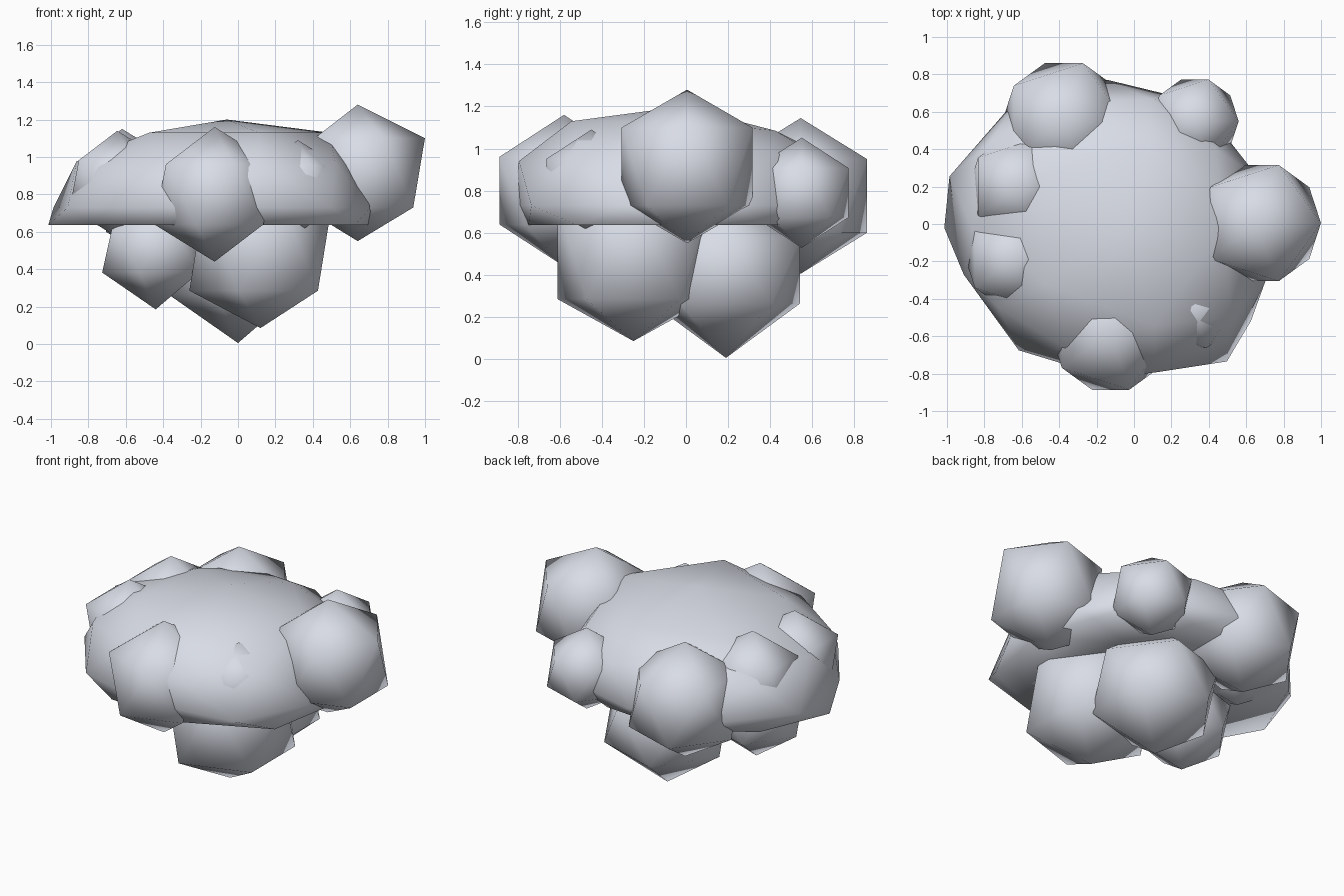
import bpy
import bmesh
import math

cube = bpy.data.objects.get("Cube")
if cube:
    bpy.data.objects.remove(cube, do_unlink=True)

# One soft blue-grey for the whole cloud
COLOUR = (0.69, 0.72, 0.79, 1.0)
mat = bpy.data.materials.new("cloud_grey")
mat.use_nodes = True
mat.diffuse_color = COLOUR
mat.node_tree.nodes["Principled BSDF"].inputs["Base Color"].default_value = COLOUR


def icosphere(name, subdivisions, shape):
    """Smooth icosphere whose unit vertices are moved by the shape function."""
    bm = bmesh.new()
    bmesh.ops.create_icosphere(bm, subdivisions=subdivisions, radius=1)
    for v in bm.verts:
        v.co = shape(*v.co)
    for f in bm.faces:
        f.smooth = True
    mesh = bpy.data.meshes.new(name)
    bm.to_mesh(mesh)
    bm.free()
    mesh.materials.append(mat)
    obj = bpy.data.objects.new(name, mesh)
    bpy.context.collection.objects.link(obj)
    return obj


# Uneven outline of the main body, one radius every 36 degrees
OUTLINE = (0.85, 0.83, 0.79, 0.84, 0.89, 0.81, 0.81, 0.80, 0.95, 0.89)


def outline_radius(x, y):
    step = (math.degrees(math.atan2(y, x)) - 18) / 36 % 10
    i = int(step)
    t = step - i
    return OUTLINE[i % 10] * (1 - t) + OUTLINE[(i + 1) % 10] * t


def body_shape(x, y, z):
    r = outline_radius(x, y)
    dx = dz = 0.0
    if z > 0.7:                     # broad crown, lower towards the back
        dx = 0.08
        if y > 0.2:
            r *= 1.1
            dz = -0.045
        else:
            r *= 1.2
    elif z > 0.3:                   # fuller front left shoulder
        if x > 0 and y < -0.2:
            r *= 1.04
    elif z < -0.2:                  # flat base, flared out to the rim
        if z > -0.6:
            x *= 1.15
            y *= 1.03
            if x > 0.6 and y > 0.4:
                x *= 1.05
                y *= 0.78
        z = -0.2
    elif x > 0.5 and y < -0.6:      # front left corner swings sideways
        x *= 1.14
        y *= 0.93
    return (-0.14 + dx + r * x, -0.02 + r * y, 0.73 + 0.47 * z + dz)


icosphere("cloud_body", 2, body_shape)


def puff(name, centre, radius, waist_shift=0.0, waist_spread=0.0):
    """Twenty-sided puff; its two middle rings can shift in x and spread in z."""
    def shape(x, y, z):
        dx = dz = 0.0
        if abs(z) < 0.9:
            dx = waist_shift
            dz = waist_spread if z > 0 else -waist_spread
        return (centre[0] + radius * x + dx,
                centre[1] + radius * y,
                centre[2] + radius * z + dz)
    icosphere(name, 1, shape)


# Puffs around the body
puff("left_puff", (0.64, 0.005, 0.915), 0.365, 0.033, 0.022)
puff("front_puff", (-0.125, -0.58, 0.80), 0.36)
puff("back_right_puff", (-0.375, 0.545, 0.775), 0.37, 0.0, 0.01)
puff("back_left_puff", (0.325, 0.55, 0.79), 0.262)
puff("front_left_puff", (0.32, -0.45, 0.84), 0.25)
puff("right_rear_puff", (-0.62, 0.2, 0.855), 0.295)
puff("right_front_puff", (-0.645, -0.19, 0.855), 0.285)

# Puffs hanging below
puff("lower_right_puff", (-0.44, -0.09, 0.505), 0.32, 0.0, -0.02)
puff("lower_front_puff", (0.12, -0.25, 0.51), 0.425, 0.0, 0.035)
puff("lower_back_puff", (0.0, 0.19, 0.42), 0.415, 0.0, -0.03)
